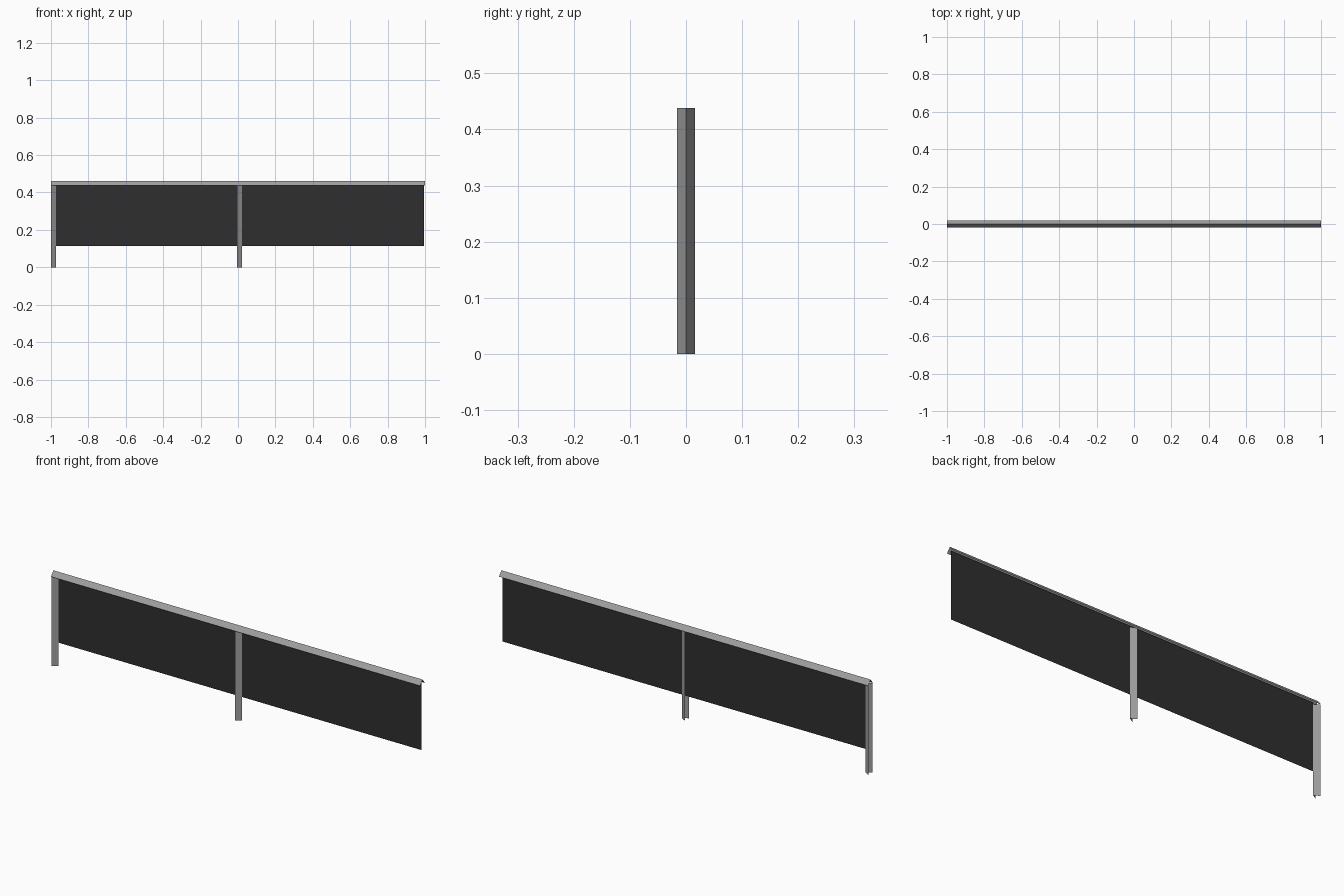
import bpy

if "Cube" in bpy.data.objects:
    bpy.data.objects.remove(bpy.data.objects["Cube"])

def material(name, rgb):
    m = bpy.data.materials.new(name)
    m.diffuse_color = (*rgb, 1)
    m.use_nodes = True
    m.node_tree.nodes["Principled BSDF"].inputs["Base Color"].default_value = m.diffuse_color
    return m

steel = material("galvanised grey", (0.35, 0.35, 0.35))
mesh_black = material("fabric black", (0.028, 0.028, 0.028))

def strip(name, start, end, mat):
    """Thin sheet between two matching open profiles."""
    n = len(start)
    faces = [(i, i + 1, n + i + 1, n + i) for i in range(n - 1)]
    me = bpy.data.meshes.new(name)
    me.from_pydata(start + end, [], faces)
    me.materials.append(mat)
    ob = bpy.data.objects.new(name, me)
    bpy.context.collection.objects.link(ob)
    return ob

# Folded angle posts, ridge towards +x and open towards -x
W, TOP = 0.016, 0.438
for name, x in (("end_post", -1.0), ("middle_post", -0.005)):
    profile = [(x, -W), (x + 0.027, 0), (x, W)]
    strip(name, [(a, b, 0) for a, b in profile],
          [(a, b, TOP) for a, b in profile], steel)

# Folded top rail, ridge up and open underneath
profile = [(-0.019, 0.438), (0, 0.462), (0.019, 0.438)]
strip("top_rail", [(-1, y, z) for y, z in profile],
      [(1, y, z) for y, z in profile], steel)

# Thin barrier panels, one per bay
for name, x0, x1 in (("left_panel", -0.973, 0.022), ("right_panel", 0.022, 0.994)):
    strip(name, [(x0, 0, 0.115), (x1, 0, 0.115)],
          [(x0, 0, 0.445), (x1, 0, 0.445)], mesh_black)
